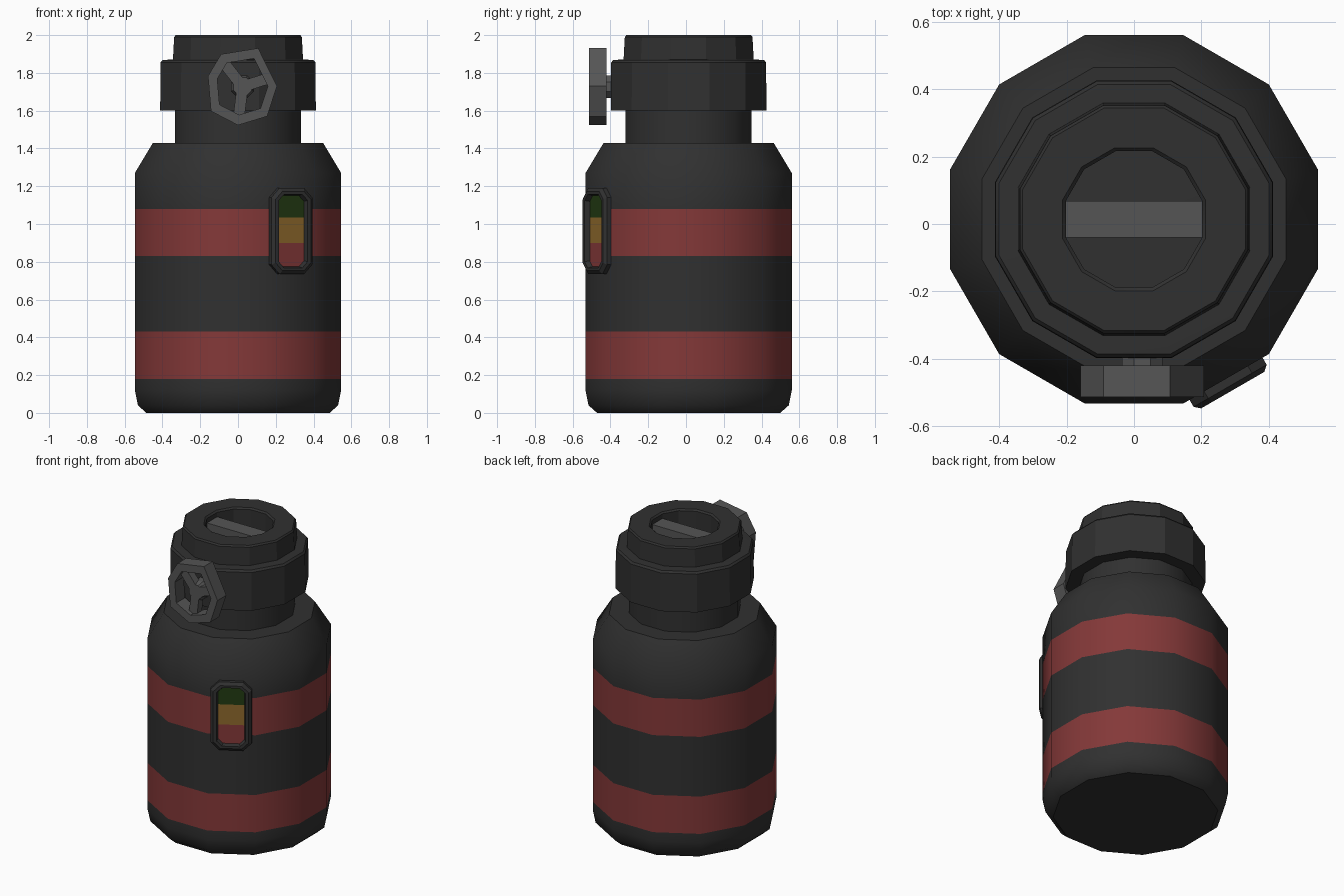
import bpy, bmesh, math
from mathutils import Matrix, Vector

if "Cube" in bpy.data.objects:
    bpy.data.objects.remove(bpy.data.objects["Cube"])

CY = 0.014                      # axis of the bottle in y


def material(name, rgb):
    m = bpy.data.materials.new(name)
    m.diffuse_color = (*rgb, 1)
    m.use_nodes = True
    m.node_tree.nodes["Principled BSDF"].inputs["Base Color"].default_value = m.diffuse_color
    return m


dark = material("charcoal", (0.03, 0.03, 0.03))
red = material("band_red", (0.23, 0.04, 0.04))
grey = material("metal_grey", (0.09, 0.09, 0.09))
green = material("gauge_green", (0.016, 0.042, 0.006))
amber = material("gauge_amber", (0.27, 0.14, 0.025))


def finish(name, bm, mats, rule=None, smooth=None):
    bmesh.ops.recalc_face_normals(bm, faces=bm.faces)
    if rule:
        for f in bm.faces:
            f.material_index = rule(f.calc_center_median())
    me = bpy.data.meshes.new(name)
    bm.to_mesh(me)
    bm.free()
    for m in mats:
        me.materials.append(m)
    ob = bpy.data.objects.new(name, me)
    bpy.context.collection.objects.link(ob)
    if smooth:
        bpy.ops.object.select_all(action='DESELECT')
        ob.select_set(True)
        bpy.context.view_layer.objects.active = ob
        bpy.ops.object.shade_smooth_by_angle(angle=math.radians(smooth))
    return ob


def loft(name, loops, mats, caps=True, ring=False, **kw):
    """Skin a stack of point loops; cap the ends or join last to first."""
    bm = bmesh.new()
    rows = [[bm.verts.new(p) for p in lp] for lp in loops]
    pairs = list(zip(rows, rows[1:])) + ([(rows[-1], rows[0])] if ring else [])
    for a, b in pairs:
        for i in range(len(a)):
            j = (i + 1) % len(a)
            bm.faces.new((a[i], a[j], b[j], b[i]))
    if caps and not ring:
        bm.faces.new(rows[0])
        bm.faces.new(rows[-1])
    return finish(name, bm, mats, **kw)


def lathe(name, profile, mats, **kw):
    """12-sided turning; profile holds (flat-to-axis distance, z)."""
    k = 1 / math.cos(math.radians(15))
    ang = [math.radians(15 + 30 * i) for i in range(12)]
    return loft(name, [[(r * k * math.cos(a), CY + r * k * math.sin(a), z)
                        for a in ang] for r, z in profile], mats, **kw)


def box(name, lo, hi, mat):
    loops = [[(lo[0], lo[1], z), (hi[0], lo[1], z), (hi[0], hi[1], z), (lo[0], hi[1], z)]
             for z in (lo[2], hi[2])]
    return loft(name, loops, [mat])


# Bottle body with two red bands, shoulder and neck
lathe("bottle_body",
      [(0.485, 0), (0.53, 0.04), (0.546, 0.12), (0.546, 0.18), (0.546, 0.43),
       (0.546, 0.83), (0.546, 1.08), (0.546, 1.27), (0.45, 1.43),
       (0.333, 1.43), (0.333, 1.62)],
      [dark, red], smooth=40,
      rule=lambda c: int(c.xy.length > 0.5 and (0.18 < c.z < 0.43 or 0.83 < c.z < 1.08)))

# Collar, and cap with a round recess
lathe("collar", [(0.33, 1.60), (0.412, 1.60), (0.41, 1.855), (0.40, 1.868), (0.33, 1.872)],
      [dark], smooth=25)
lathe("cap", [(0.345, 1.86), (0.338, 1.99), (0.33, 2.0), (0.212, 2.0), (0.202, 1.99),
              (0.202, 1.87)], [dark], smooth=25)
box("cap_grip_bar", (-0.208, -0.04, 1.865), (0.208, 0.068, 1.96), grey)

# Valve wheel: slightly uneven seven-sided rim, hub, stem and three spokes
WX, WZ = 0.024, 1.727
rim = [(-0.114, 0.172), (0.083, 0.204), (0.183, 0.003), (0.13, -0.157),
       (-0.024, -0.204), (-0.167, -0.13), (-0.183, 0.056)]


def rim_loop(s, y):
    return [(WX + s * x, y, WZ + s * z) for x, z in rim]


loft("valve_rim", [rim_loop(1, -0.42), rim_loop(1, -0.513), rim_loop(0.73, -0.513),
                   rim_loop(0.73, -0.42)], [grey], ring=True)


def disc(r, y, n=8):
    return [(WX + r * math.cos(2 * math.pi * i / n + 0.39), y,
             WZ + r * math.sin(2 * math.pi * i / n + 0.39)) for i in range(n)]


loft("valve_hub_and_stem", [disc(0.065, -0.38), disc(0.065, -0.445), disc(0.052, -0.485)],
     [grey])
for i, a in enumerate((18, 128, 263)):
    spoke = box(f"valve_spoke_{i + 1}", (0.03, -0.485, -0.03), (0.155, -0.435, 0.03), grey)
    spoke.data.transform(Matrix.Translation((WX, 0, WZ))
                         @ Matrix.Rotation(-math.radians(a), 4, 'Y'))

# Level gauge on the front-right facet: bevelled frame and three-colour panel
GZ = 0.9625
gauge = Matrix.Translation((0, CY, 0)) @ Matrix.Rotation(math.radians(30), 4, 'Z')


def plate(w, h, y, c):
    q = [(w, h - c), (w - c, h)]
    q += [(-x, z) for x, z in reversed(q)]
    q += [(-x, -z) for x, z in q]
    return [(x, y, GZ + z) for x, z in q]


frame = loft("gauge_frame",
             [plate(0.125, 0.228, -0.535, 0.05), plate(0.125, 0.228, -0.57, 0.05),
              plate(0.108, 0.21, -0.585, 0.042), plate(0.088, 0.195, -0.585, 0.033),
              plate(0.08, 0.187, -0.556, 0.03)], [dark], caps=False)
frame.data.transform(gauge)

bm = bmesh.new()
bm.faces.new([bm.verts.new(p) for p in reversed(plate(0.081, 0.188, -0.558, 0.03))])
for z in (0.90, 1.035):
    bmesh.ops.bisect_plane(bm, geom=bm.verts[:] + bm.edges[:] + bm.faces[:],
                           plane_co=(0, 0, z), plane_no=(0, 0, 1))
panel = finish("gauge_panel", bm, [red, amber, green],
               rule=lambda c: int(c.z > 0.90) + int(c.z > 1.035))
# Keep the panel facing outwards
if panel.data.polygons[0].normal.y > 0:
    panel.data.flip_normals()
panel.data.transform(gauge)
